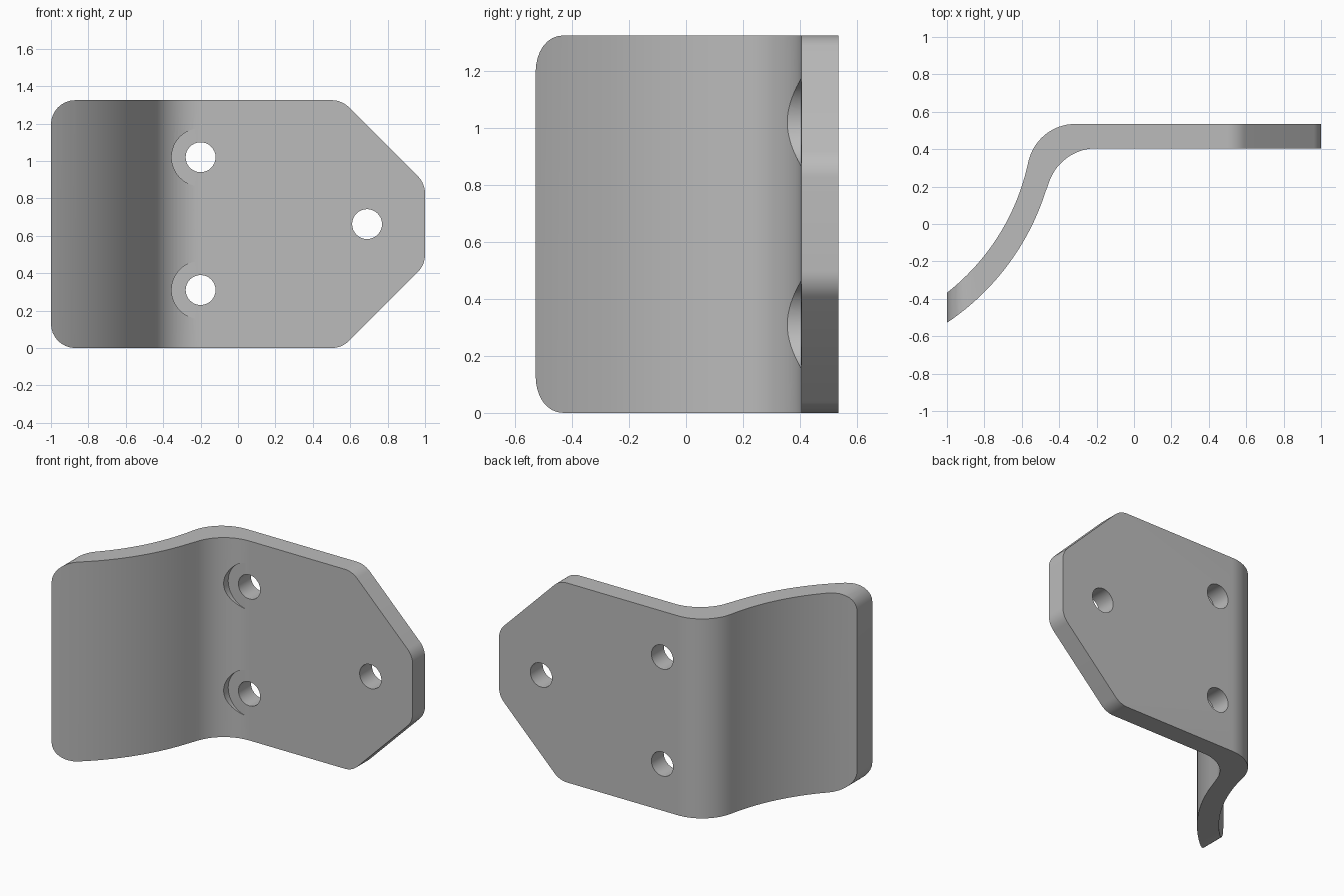
import bpy
import bmesh
from math import cos, sin, radians, tan
from mathutils import Vector

cube = bpy.data.objects.get("Cube")
if cube:
    bpy.data.objects.remove(cube, do_unlink=True)

HEIGHT = 1.325
BACK, FRONT = 0.535, 0.405


def arc(cx, cy, r, start, end, steps):
    angles = [radians(start + (end - start) * i / steps) for i in range(steps + 1)]
    return [(cx + r * cos(a), cy + r * sin(a)) for a in angles]


def rounded(corners, steps=8):
    """Fillet every (x, z, radius) corner of a convex outline."""
    out = []
    for i, (x, z, r) in enumerate(corners):
        p = Vector((x, z))
        a = (Vector(corners[i - 1][:2]) - p).normalized()
        b = (Vector(corners[(i + 1) % len(corners)][:2]) - p).normalized()
        half = a.angle(b) / 2
        centre = p + (a + b).normalized() * (r / sin(half))
        va, vb = p + a * r / tan(half) - centre, p + b * r / tan(half) - centre
        for k in range(steps + 1):
            t = k / steps
            # spherical blend between the two tangent points
            w = va.angle(vb)
            v = (va * sin((1 - t) * w) + vb * sin(t * w)) / sin(w)
            out.append(tuple(centre + v))
    return out


def prism(name, points, lift, offset):
    """Extrude a closed loop of 3D points along offset."""
    bm = bmesh.new()
    face = bm.faces.new([bm.verts.new(lift(p)) for p in points])
    new = bmesh.ops.extrude_face_region(bm, geom=[face])["geom"]
    bmesh.ops.translate(bm, vec=offset,
                        verts=[v for v in new if isinstance(v, bmesh.types.BMVert)])
    bmesh.ops.recalc_face_normals(bm, faces=bm.faces)
    mesh = bpy.data.meshes.new(name)
    bm.to_mesh(mesh)
    bm.free()
    obj = bpy.data.objects.new(name, mesh)
    bpy.context.collection.objects.link(obj)
    return obj


def cut(target, cutter, operation):
    cutter.hide_render = True
    mod = target.modifiers.new("cut", "BOOLEAN")
    mod.operation, mod.solver, mod.object = operation, "EXACT", cutter
    bpy.context.view_layer.objects.active = target
    bpy.ops.object.modifier_apply(modifier=mod.name)
    bpy.data.objects.remove(cutter, do_unlink=True)


# Bent plate section: flat plate, bend and curved arm
back_side = ([(1.1, BACK)] + arc(-0.313, 0.277, 0.258, 90, 168, 16)
             + arc(-1.74, 0.577, 1.2, -11.9, -56, 24)[1:])
front_side = ([(1.1, FRONT)] + arc(-0.2, 0.136, 0.269, 90, 164, 16)
              + arc(-1.74, 0.577, 1.33, -16, -60, 24)[1:])
bracket = prism("bracket", back_side + front_side[::-1],
                lambda p: (p[0], p[1], -0.1), (0, 0, HEIGHT + 0.2))

# Front outline: rounded arm corners and tapered plate end
outline = rounded([(-1, 0, 0.13), (0.555, 0, 0.13), (1, 0.445, 0.13),
                   (1, HEIGHT - 0.445, 0.13), (0.555, HEIGHT, 0.13), (-1, HEIGHT, 0.13)])
cut(bracket, prism("outline_cutter", outline,
                   lambda p: (p[0], -1, p[1]), (0, 2, 0)), "INTERSECT")

# Screw holes, with flat seats cut into the bend beside the inner pair
for x, z in ((-0.2, 1.02), (-0.2, 0.31), (0.69, HEIGHT / 2)):
    if x < 0:
        cut(bracket, prism("seat_cutter", arc(x, z, 0.155, 0, 360, 48)[:-1],
                           lambda p: (p[0], 0.1, p[1]), (0, FRONT - 0.101, 0)), "DIFFERENCE")
    cut(bracket, prism("hole_cutter", arc(x, z, 0.08, 0, 360, 32)[:-1],
                       lambda p: (p[0], 0.1, p[1]), (0, 0.6, 0)), "DIFFERENCE")

# Plain grey finish
grey = bpy.data.materials.new("plain_grey")
grey.use_nodes = True
colour = (0.5, 0.5, 0.5, 1)
grey.diffuse_color = colour
grey.node_tree.nodes["Principled BSDF"].inputs["Base Color"].default_value = colour
bracket.data.materials.clear()
bracket.data.materials.append(grey)
for poly in bracket.data.polygons:
    poly.material_index = 0

bpy.ops.object.select_all(action="DESELECT")
bracket.select_set(True)
bpy.context.view_layer.objects.active = bracket
bpy.ops.object.shade_smooth_by_angle(angle=radians(30))
